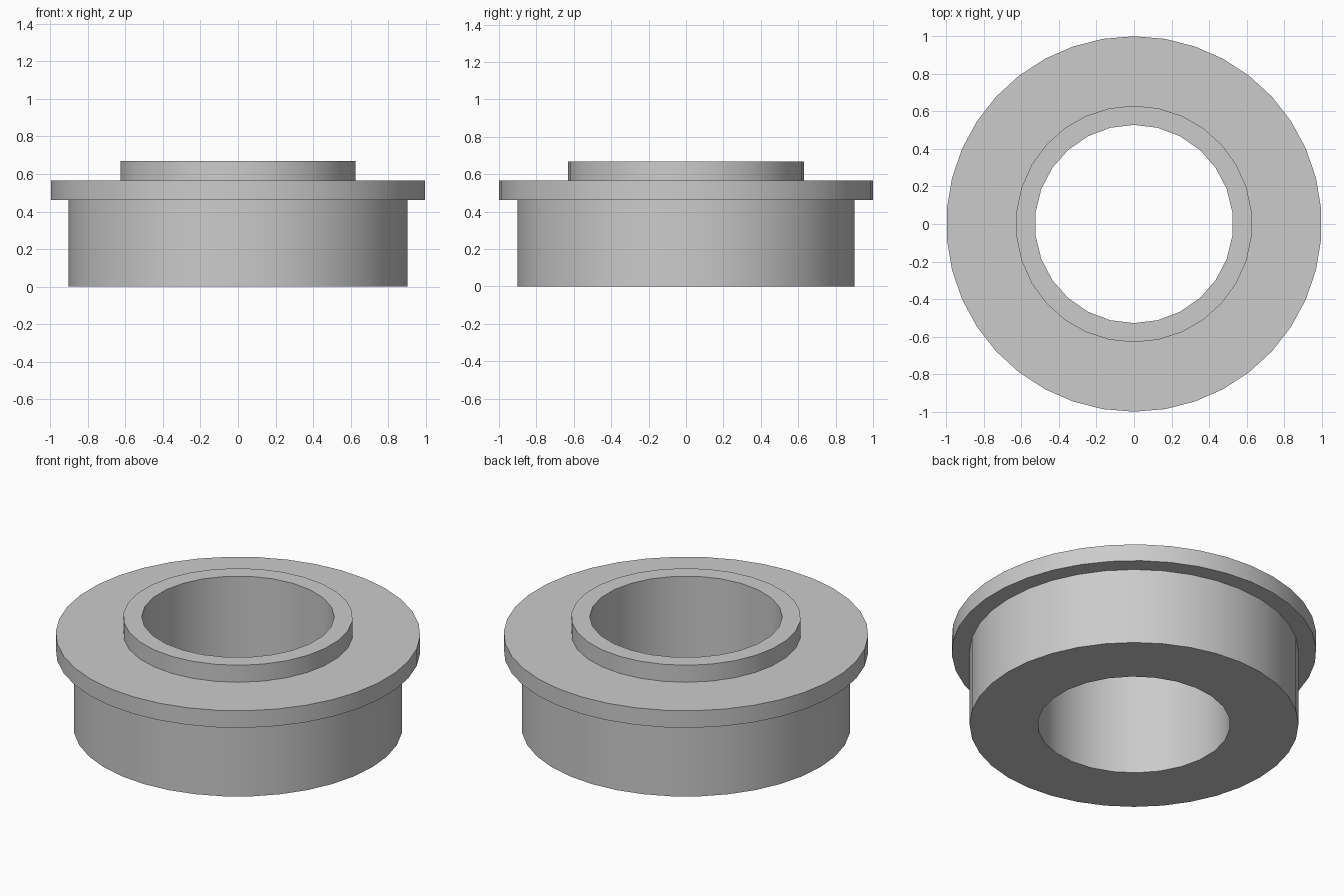
import bpy
import bmesh
from math import sin, cos, tau, radians

cube = bpy.data.objects.get("Cube")
if cube:
    bpy.data.objects.remove(cube)

grey = bpy.data.materials.new("plain grey")
grey.use_nodes = True
colour = (0.6, 0.6, 0.6, 1)
grey.diffuse_color = colour
grey.node_tree.nodes["Principled BSDF"].inputs["Base Color"].default_value = colour

bm = bmesh.new()


def ring(radius, z, count):
    """Closed loop of edges with its first corner at the back."""
    verts = [bm.verts.new((radius * sin(tau * i / count),
                           radius * cos(tau * i / count), z)) for i in range(count)]
    return [bm.edges.new((verts[i - 1], verts[i])) for i in range(count)]


def wall(radius, low, high, count):
    """Upright cylinder wall, returned as its bottom and top loops."""
    bottom, top = ring(radius, low, count), ring(radius, high, count)
    bmesh.ops.bridge_loops(bm, edges=bottom + top)
    return bottom, top


def flat_ring(outer, inner, up):
    """Flat face between two loops at the same height."""
    bmesh.ops.triangle_fill(bm, edges=outer + inner, use_beauty=True,
                            normal=(0, 0, up))


# Heights of the body, flange and hub
body_top, flange_top, hub_top = 0.462, 0.565, 0.668

# Upright walls
body = wall(0.902, 0, body_top, 36)
flange = wall(1.0, body_top, flange_top, 38)
hub = wall(0.63, flange_top, hub_top, 30)
bore = wall(0.528, 0, hub_top, 26)

# Flat shoulders and ends
flat_ring(body[0], bore[0], -1)
flat_ring(flange[0], body[1], -1)
flat_ring(flange[1], hub[0], 1)
flat_ring(hub[1], bore[1], 1)

bmesh.ops.recalc_face_normals(bm, faces=bm.faces[:])
mesh = bpy.data.meshes.new("flanged_bushing")
bm.to_mesh(mesh)
bm.free()
mesh.materials.append(grey)

bushing = bpy.data.objects.new("flanged_bushing", mesh)
bpy.context.collection.objects.link(bushing)
bpy.ops.object.select_all(action="DESELECT")
bushing.select_set(True)
bpy.context.view_layer.objects.active = bushing
bpy.ops.object.shade_smooth_by_angle(angle=radians(30))
